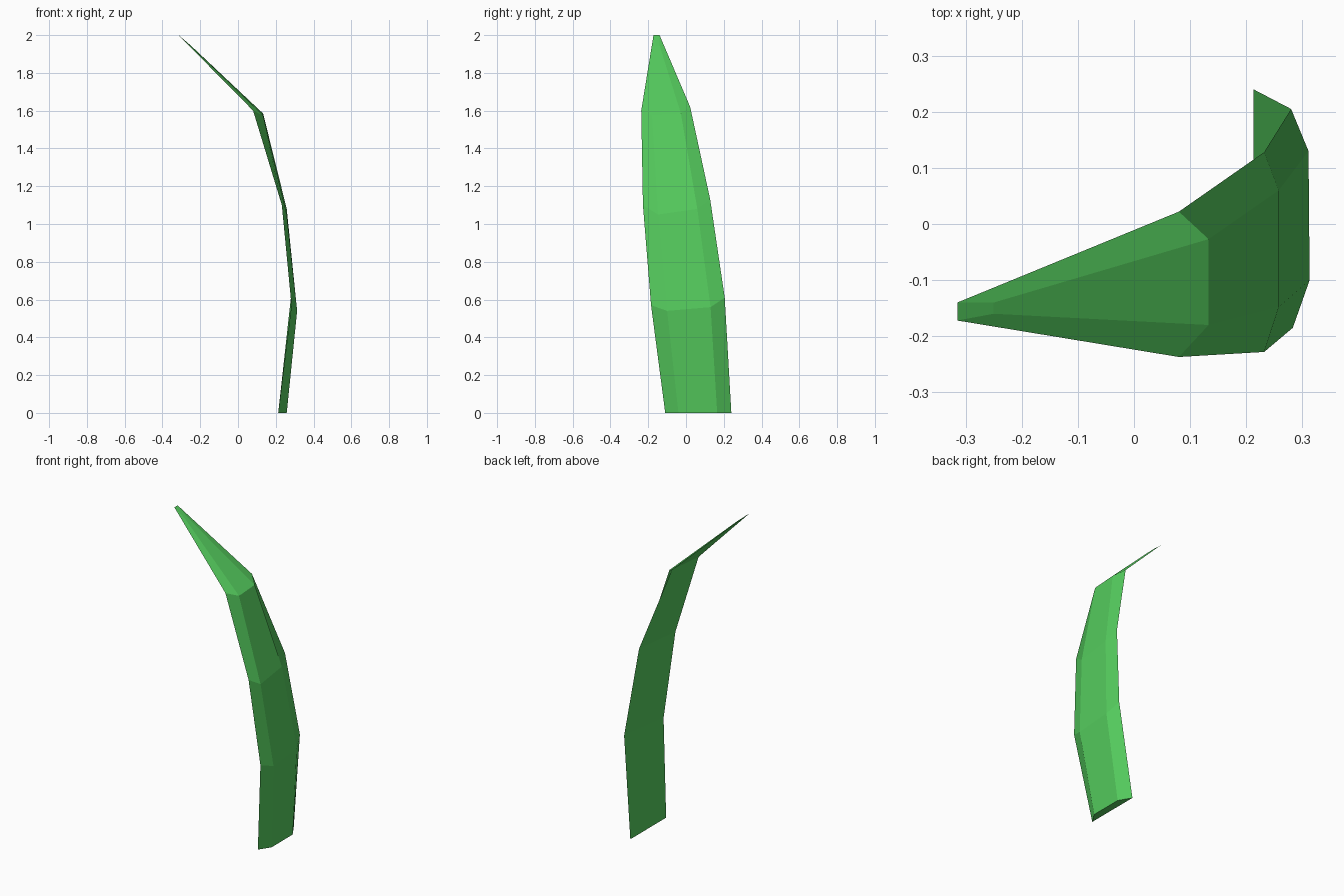
import bpy, bmesh

# Cross-sections from base to tip: back edge, ridge, ridge, back edge
rings = [
    [(0.213, -0.11, 0.0), (0.258, -0.04, 0.0), (0.258, 0.165, 0.0), (0.213, 0.24, 0.0)],
    [(0.283, -0.185, 0.57), (0.313, -0.10, 0.54), (0.311, 0.13, 0.56), (0.28, 0.205, 0.61)],
    [(0.232, -0.228, 1.10), (0.258, -0.148, 1.05), (0.258, 0.06, 1.08), (0.232, 0.128, 1.13)],
    [(0.08, -0.237, 1.60), (0.133, -0.18, 1.575), (0.133, -0.027, 1.585), (0.08, 0.022, 1.62)],
    [(-0.315, -0.172, 2.0), (-0.25, -0.16, 1.942), (-0.25, -0.14, 1.945), (-0.315, -0.14, 2.0)],
]

# Skin the sections into one closed, curved blade
bm = bmesh.new()
loops = [[bm.verts.new(p) for p in ring] for ring in rings]
for low, high in zip(loops, loops[1:]):
    for i in range(4):
        j = (i + 1) % 4
        bm.faces.new((low[i], low[j], high[j], high[i]))
bm.faces.new(loops[0][::-1])
bm.faces.new(loops[-1])
bmesh.ops.recalc_face_normals(bm, faces=bm.faces)

mesh = bpy.data.meshes.new("grass_blade")
bm.to_mesh(mesh)
bm.free()
blade = bpy.data.objects.new("grass_blade", mesh)
bpy.context.collection.objects.link(blade)

# Leaf green
green = bpy.data.materials.new("leaf_green")
green.diffuse_color = (0.09, 0.6, 0.11, 1)
mesh.materials.append(green)
